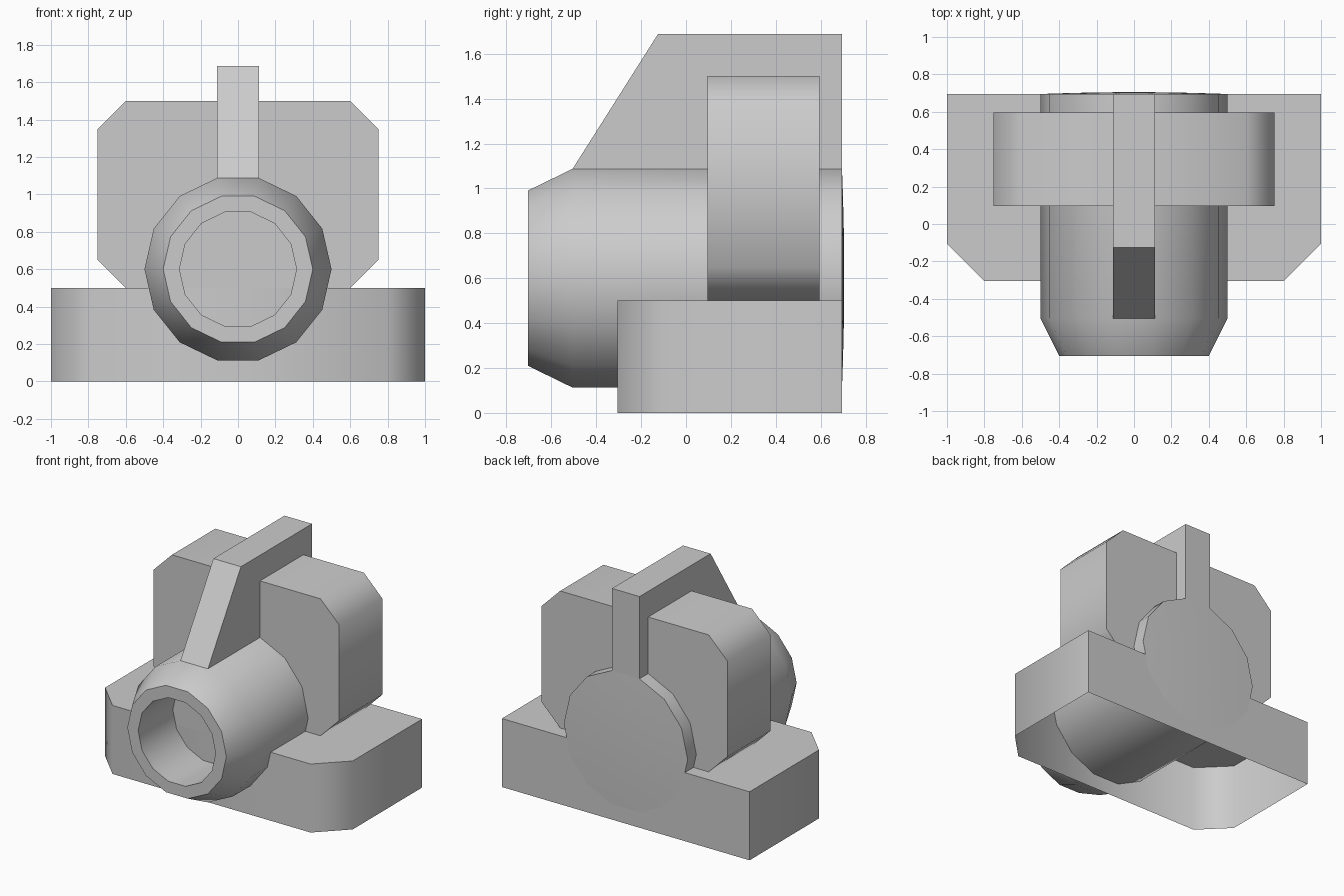
import bpy, bmesh
from math import sin, cos, pi, radians

if "Cube" in bpy.data.objects:
    bpy.data.objects.remove(bpy.data.objects["Cube"])

SIDES = 14
AXIS_Z = 0.6
BACK = 0.695


def finish(name, bm):
    bmesh.ops.recalc_face_normals(bm, faces=bm.faces)
    mesh = bpy.data.meshes.new(name)
    bm.to_mesh(mesh)
    bm.free()
    obj = bpy.data.objects.new(name, mesh)
    bpy.context.collection.objects.link(obj)
    bpy.ops.object.select_all(action='DESELECT')
    obj.select_set(True)
    bpy.context.view_layer.objects.active = obj
    bpy.ops.object.shade_smooth_by_angle(angle=radians(50))
    return obj


def prism(name, points, offset, open_down=False):
    """Extrude a closed outline; optionally leave the underside open."""
    bm = bmesh.new()
    face = bm.faces.new([bm.verts.new(p) for p in points])
    ext = bmesh.ops.extrude_face_region(bm, geom=[face], use_keep_orig=True)
    verts = [g for g in ext['geom'] if isinstance(g, bmesh.types.BMVert)]
    bmesh.ops.translate(bm, verts=verts, vec=offset)
    bmesh.ops.recalc_face_normals(bm, faces=bm.faces)
    if open_down:
        down = [f for f in bm.faces if f.normal.z < -0.9]
        bmesh.ops.delete(bm, geom=down, context='FACES')
    return finish(name, bm)


# Base: chamfered front corners, hollow underside
base = [(-1, BACK), (-1, -0.105), (-0.8, -0.305),
        (0.8, -0.305), (1, -0.105), (1, BACK)]
prism("base", [(x, y, 0) for x, y in base], (0, 0, 0.5), open_down=True)

# Clamp block: rectangle with all four corners chamfered
block = [(-0.6, 0.5), (0.6, 0.5), (0.75, 0.65), (0.75, 1.35),
         (0.6, 1.5), (-0.6, 1.5), (-0.75, 1.35), (-0.75, 0.65)]
prism("clamp_block", [(x, 0.095, z) for x, z in block], (0, 0.5, 0))

# Rib: rises from the top facet of the barrel
half = 0.5 * sin(pi / SIDES)
foot = AXIS_Z + 0.5 * cos(pi / SIDES)
rib = [(-0.505, foot), (-0.125, foot + 0.6), (BACK, foot + 0.6), (BACK, foot)]
prism("rib", [(-half, y, z) for y, z in rib], (2 * half, 0, 0), open_down=True)

# Barrel: (radius, y) rings from bore floor, round the muzzle, to the domed back
profile = [(0.313, -0.305), (0.313, -0.705), (0.4, -0.705), (0.5, -0.505)]
profile += [(r, BACK + 0.01 * (1 - (r / 0.5) ** 2)) for r in (0.5, 0.4, 0.25, 0.1)]
bm = bmesh.new()
rings = []
for r, y in profile:
    rings.append([bm.verts.new((r * cos(2 * pi * i / SIDES), y,
                                AXIS_Z + r * sin(2 * pi * i / SIDES)))
                  for i in range(SIDES)])
for a, b in zip(rings, rings[1:]):
    for i in range(SIDES):
        j = (i + 1) % SIDES
        bm.faces.new((a[i], a[j], b[j], b[i]))
bm.faces.new(rings[0])
bm.faces.new(rings[-1])
finish("barrel", bm)
